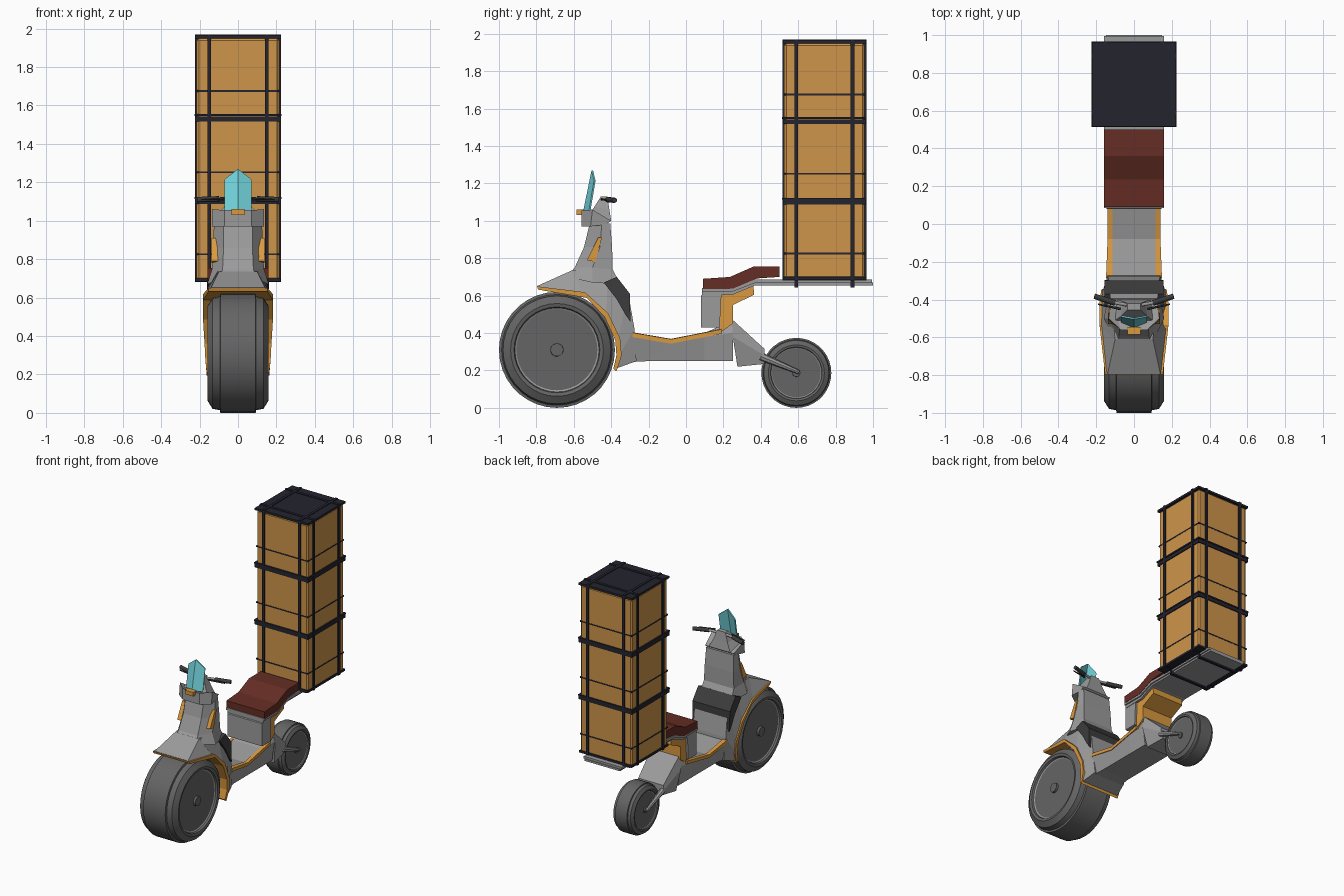
import bpy, bmesh, math
from mathutils import Vector

cube = bpy.data.objects.get("Cube")
if cube:
    bpy.data.objects.remove(cube, do_unlink=True)


def material(name, *rgb):
    m = bpy.data.materials.new(name)
    m.use_nodes = True
    m.diffuse_color = (*rgb, 1)
    m.node_tree.nodes["Principled BSDF"].inputs["Base Color"].default_value = (*rgb, 1)
    return m


GREY = material("body grey", .33, .33, .33)
TYRE = material("tyre grey", .13, .13, .13)
BLACK = material("dark grip", .045, .045, .047)
NAVY = material("dark strap", .017, .017, .028)
CRATE = material("crate tan", .62, .30, .07)
AMBER = material("amber trim", .70, .32, .05)
RED = material("seat maroon", .13, .027, .018)
GLASS = material("windscreen cyan", .17, .66, .72)


def finish(name, bm, mat, smooth=False, bevel=0):
    bmesh.ops.recalc_face_normals(bm, faces=bm.faces)
    me = bpy.data.meshes.new(name)
    bm.to_mesh(me)
    bm.free()
    me.materials.append(mat)
    ob = bpy.data.objects.new(name, me)
    bpy.context.collection.objects.link(ob)
    if bevel:
        mod = ob.modifiers.new("bevel", "BEVEL")
        mod.width = bevel
        mod.segments = 1
    if smooth:
        bpy.ops.object.select_all(action="DESELECT")
        ob.select_set(True)
        bpy.context.view_layer.objects.active = ob
        bpy.ops.object.shade_smooth_by_angle(angle=math.radians(25))
    return ob


def rings(name, loops, mat, caps=True, smooth=False):
    """Bridge a row of equal vertex loops."""
    bm = bmesh.new()
    rows = [[bm.verts.new(p) for p in loop] for loop in loops]
    for a, b in zip(rows, rows[1:]):
        for i in range(len(a)):
            j = (i + 1) % len(a)
            bm.faces.new((a[i], a[j], b[j], b[i]))
    if caps:
        ends = [bm.faces.new(rows[0]), bm.faces.new(rows[-1])]
        bmesh.ops.triangulate(bm, faces=ends)
    return finish(name, bm, mat, smooth)


def loft(name, sections, mat):
    """Symmetric sections of (y, z, half width), first point to last."""
    return rings(name, [[(w, y, z) for y, z, w in s] + [(-w, y, z) for y, z, w in reversed(s)]
                        for s in sections], mat)


def prism(name, outline, mat, w):
    """Side outline of (y, z) extruded across the model."""
    return rings(name, [[(x, y, z) for y, z in outline] for x in (-w, w)], mat)


def box(name, centre, size, mat, bevel=0):
    bm = bmesh.new()
    bmesh.ops.create_cube(bm, size=1)
    for v in bm.verts:
        v.co = Vector([c + s * k for c, s, k in zip(centre, size, v.co)])
    return finish(name, bm, mat, bevel=bevel)


def rod(name, a, b, r1, r2, mat, n=12):
    a, b = Vector(a), Vector(b)
    q = (b - a).to_track_quat("Z", "Y")
    loop = lambda c, r: [c + q @ Vector((r * math.cos(t), r * math.sin(t), 0))
                         for t in (2 * math.pi * i / n for i in range(n))]
    return rings(name, [loop(a, r1), loop(b, r2)], mat, smooth=True)


def revolve(name, half, y, z, mat, n=36):
    """Turn a mirrored profile of (x, radius) around the axle."""
    full = half + [(-x, r) for x, r in reversed(half)]
    return rings(name, [[(x, y + r * math.cos(2 * math.pi * i / n), z + r * math.sin(2 * math.pi * i / n))
                         for i in range(n)] for x, r in full], mat, smooth=True)


# Wheels: tyre, dished disc and stepped hub
def wheel(prefix, y, r, w):
    revolve(prefix + "_tyre", [(.85 * w, .72 * r), (.97 * w, .74 * r), (w, .8 * r), (.84 * w, .93 * r),
                               (.6 * w, .955 * r), (.58 * w, r)], y, r, TYRE)
    revolve(prefix + "_disc", [(.5 * w, .3 * r), (.62 * w, .5 * r), (.9 * w, .74 * r)], y, r, GREY)
    revolve(prefix + "_hub_flange", [(.8 * w, .15 * r), (.8 * w, .2 * r), (.68 * w, .24 * r), (.45 * w, .25 * r)],
            y, r, GREY)
    revolve(prefix + "_axle", [(.95 * w, .07 * r), (.95 * w, .11 * r), (.5 * w, .12 * r)], y, r, TYRE)


wheel("front_wheel", -.69, .31, .158)
wheel("rear_wheel", .59, .187, .085)

# Front fender and skirt behind the wheel
loft("front_fender", [
    [(-.795, .652, .14), (-.79, .64, .15)],
    [(-.61, .735, .10), (-.55, .61, .175)],
    [(-.42, .74, .12), (-.425, .49, .175)],
    [(-.31, .62, .13), (-.36, .38, .167)],
    [(-.275, .42, .14), (-.352, .29, .165)],
    [(-.265, .25, .13), (-.375, .21, .158)]], GREY)
loft("fender_trim", [
    [(-.797, .65, .153), (-.79, .632, .153)],
    [(-.54, .618, .182), (-.53, .588, .182)],
    [(-.415, .505, .182), (-.435, .485, .182)],
    [(-.352, .37, .174), (-.378, .36, .174)],
    [(-.344, .28, .17), (-.372, .28, .17)],
    [(-.372, .195, .163), (-.388, .21, .163)]], AMBER)
prism("side_vent", [(-.44, .67), (-.37, .70), (-.30, .61), (-.297, .46), (-.325, .50), (-.37, .58)], BLACK, .156)

# Leg shield column
loft("leg_shield", [
    [(-.64, .70, .09), (-.50, .67, .16), (-.35, .66, .13)],
    [(-.595, .75, .08), (-.50, .75, .135), (-.392, .74, .125)],
    [(-.545, .86, .075), (-.46, .86, .13), (-.395, .86, .12)],
    [(-.515, .985, .075), (-.45, .985, .125), (-.405, .985, .115)]], GREY)
for side, s in (("left", 1), ("right", -1)):
    rings(side + "_indicator", [[(s * x, y, z) for y, z in
          [(-.47, .91), (-.45, .91), (-.485, .78), (-.53, .79)]] for x in (.095, .137)], AMBER)

# Steering head, lamp and windscreen
loft("steering_head", [
    [(-.56, .97, .07), (-.51, .97, .135), (-.43, .98, .12)],
    [(-.56, 1.055, .07), (-.50, 1.06, .135), (-.40, 1.0, .12)]], GREY)
loft("head_cowl", [
    [(-.51, 1.04, .10), (-.40, 1.0, .09)],
    [(-.49, 1.075, .07), (-.41, 1.06, .06)],
    [(-.455, 1.13, .035), (-.42, 1.13, .035)]], GREY)
box("head_lamp", (0, -.565, 1.046), (.07, .04, .03), AMBER)
bm = bmesh.new()
for s in (1, -1):
    bm.faces.new([bm.verts.new(p) for p in [(0, -.55, 1.05), (s * .07, -.52, 1.05),
                                            (s * .07, -.492, 1.215), (0, -.505, 1.27)]])
bmesh.ops.remove_doubles(bm, verts=bm.verts, dist=.001)
screen = finish("windscreen", bm, GLASS)
mod = screen.modifiers.new("thickness", "SOLIDIFY")
mod.thickness = .009

# Handlebar
for side, s in (("left", 1), ("right", -1)):
    rod(side + "_handlebar", (0, -.435, 1.11), (s * .11, -.415, 1.115), .009, .009, GREY)
    rod(side + "_grip", (s * .10, -.418, 1.113), (s * .21, -.382, 1.11), .015, .014, BLACK)
    rod(side + "_lever", (s * .07, -.45, 1.115), (s * .19, -.425, 1.11), .007, .004, BLACK, 6)

# Floor, tail and floor trim
loft("floor_body", [
    [(-.30, .40, .115), (-.30, .38, .145), (-.30, .245, .12)],
    [(-.08, .362, .115), (-.08, .345, .135), (-.20, .25, .11)],
    [(.10, .40, .115), (.10, .38, .135), (.10, .25, .11)],
    [(.25, .47, .11), (.25, .40, .13), (.25, .25, .11)]], GREY)
loft("tail_body", [
    [(.245, .475, .115), (.25, .38, .135), (.275, .22, .11)],
    [(.42, .315, .105), (.42, .28, .11), (.42, .235, .09)]], GREY)
for s in (1, -1):
    path = [(-.285, .40, .148), (-.08, .365, .14), (.19, .418, .14)]
    rings(("left" if s > 0 else "right") + "_floor_trim",
          [[(s * x, y, z + d) for x, d in ((.115, .004), (w, .002), (w, -.022), (.115, -.022))]
           for y, z, w in path], AMBER)
    rod(("left" if s > 0 else "right") + "_swing_arm", (s * .092, .40, .275), (s * .092, .605, .19), .022, .011, GREY, 8)

# Seat pedestal, bracket, rack and seat
prism("seat_pedestal", [(.08, .43), (.08, .60), (.10, .622), (.19, .615), (.18, .43)], GREY, .145)
prism("pedestal_bracket", [(.175, .60), (.25, .625), (.36, .655), (.365, .605), (.25, .55), (.25, .45), (.18, .40)],
      AMBER, .13)
prism("rack_upper", [(.085, .622), (.085, .64), (.24, .642), (.37, .687), (.995, .685), (.995, .668), (.37, .668),
                     (.25, .622)], GREY, .158)
prism("rack_lower", [(.085, .60), (.085, .624), (.25, .626), (.37, .67), (1, .67), (1, .655), (.37, .655),
                     (.25, .605)], GREY, .148)
prism("seat", [(.09, .635), (.09, .69), (.235, .70), (.36, .755), (.50, .755), (.50, .70), (.38, .692), (.25, .637)],
      RED, .16)

# Tall crate with straps
CY = .74
box("crate", (0, CY, 1.32), (.43, .43, 1.26), CRATE, bevel=.012)
for z, h, w in ((.692, .016, .44), (1.957, .016, .445), (1.10, .026, .445), (1.118, .01, .452),
                (1.53, .026, .445), (1.55, .01, .452)):
    box("crate_band", (0, CY, z), (w, w, h), NAVY)
for z in (.825, 1.252, 1.675):
    box("crate_seam", (0, CY, z), (.434, .434, .009), NAVY)
for d in (-.15, .15):
    box("lengthwise_strap", (d, CY, 1.325), (.02, .45, 1.29), NAVY)
    box("crosswise_strap", (0, CY + d, 1.325), (.45, .02, 1.29), NAVY)
    box("rack_strap", (0, CY + d, .667), (.325, .02, .045), NAVY)
